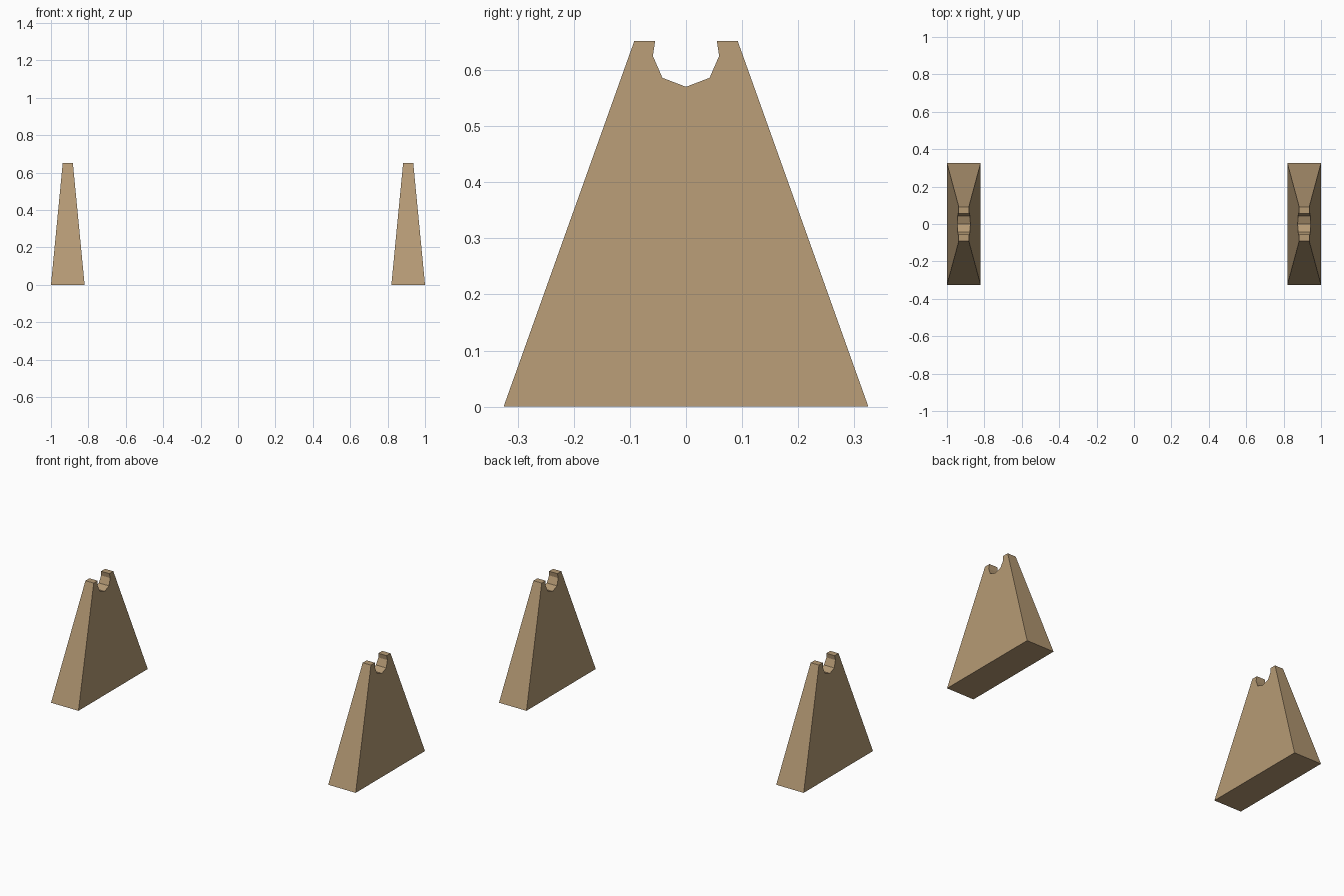
import bpy, bmesh

if "Cube" in bpy.data.objects:
    bpy.data.objects.remove(bpy.data.objects["Cube"])

wood = bpy.data.materials.new("tan_wood")
wood.diffuse_color = (0.46, 0.32, 0.175, 1)
wood.use_nodes = True
wood.node_tree.nodes["Principled BSDF"].inputs["Base Color"].default_value = wood.diffuse_color

HEIGHT, BASE_HALF, TOP_HALF = 0.652, 0.09, 0.027

# Side profile (y, z): tapered wedge with a faceted round cradle in the top
half = [(0.325, 0.0), (0.092, HEIGHT), (0.055, HEIGHT), (0.059, 0.625), (0.042, 0.586)]
profile = half + [(0.0, 0.57)] + [(-y, z) for y, z in reversed(half)]


def half_width(z):
    return BASE_HALF + (TOP_HALF - BASE_HALF) * z / HEIGHT


def make_stand(name, x):
    bm = bmesh.new()
    left, right = ([bm.verts.new((s * half_width(z), y, z)) for y, z in profile]
                   for s in (-1, 1))
    bm.faces.new(left)
    bm.faces.new(list(reversed(right)))
    n = len(profile)
    for i in range(n):
        j = (i + 1) % n
        bm.faces.new((left[i], right[i], right[j], left[j]))
    bmesh.ops.recalc_face_normals(bm, faces=bm.faces[:])
    mesh = bpy.data.meshes.new(name)
    bm.to_mesh(mesh)
    bm.free()
    mesh.materials.append(wood)
    obj = bpy.data.objects.new(name, mesh)
    obj.location.x = x
    bpy.context.collection.objects.link(obj)


# Matching pair of stands
make_stand("left_stand", -0.91)
make_stand("right_stand", 0.91)
